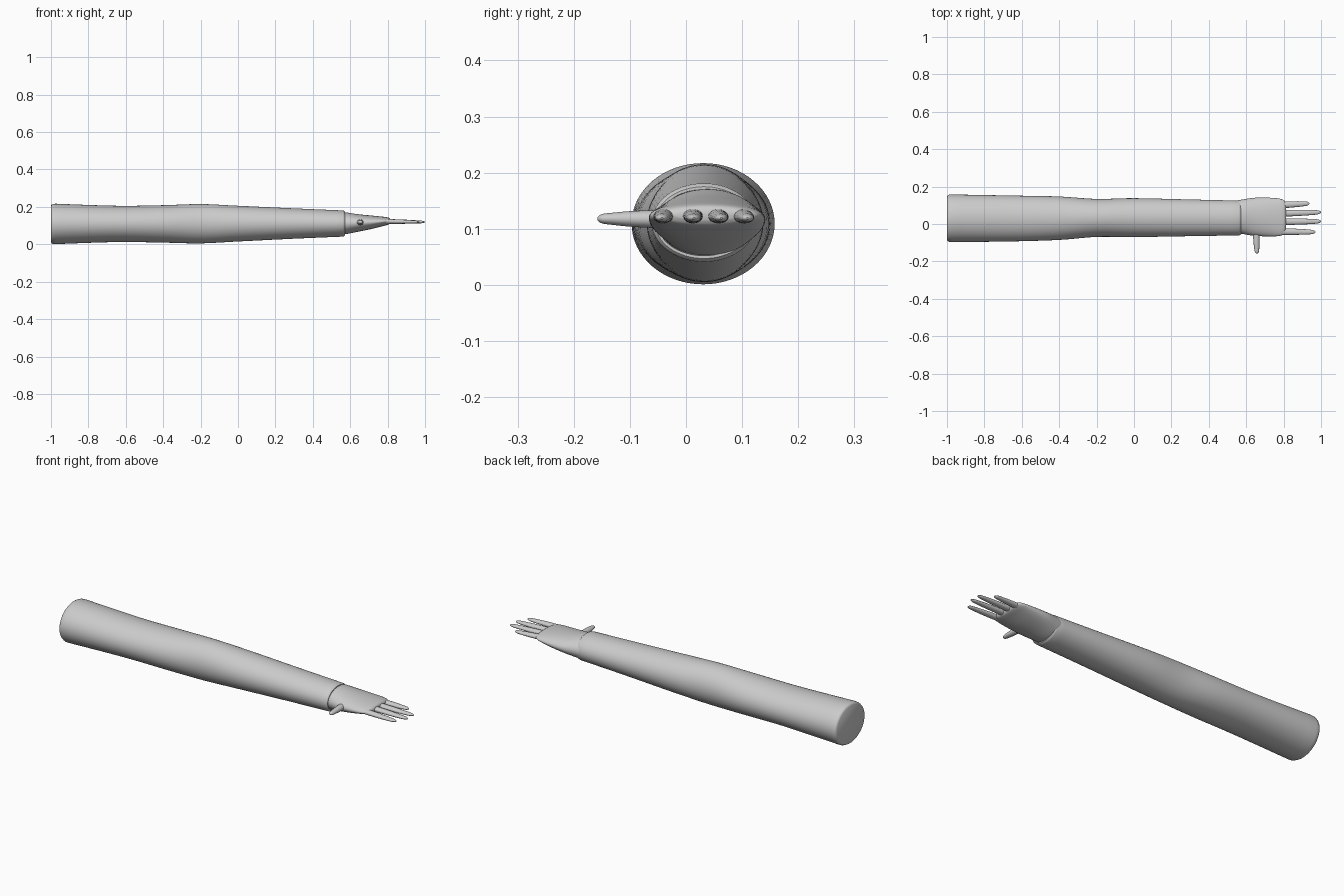
import bpy, bmesh, math
from mathutils import Vector, Matrix

if "Cube" in bpy.data.objects:
    bpy.data.objects.remove(bpy.data.objects["Cube"])


def loft(name, rings, n=48, matrix=None):
    """Skin elliptical rings (x, y_min, y_max, z_min, z_max) along x and cap both ends."""
    bm = bmesh.new()
    loops = []
    for x, y0, y1, z0, z1 in rings:
        loop = []
        for i in range(n):
            a = 2 * math.pi * i / n
            loop.append(bm.verts.new((x, (y0 + y1) / 2 + (y1 - y0) / 2 * math.cos(a),
                                      (z0 + z1) / 2 + (z1 - z0) / 2 * math.sin(a))))
        loops.append(loop)
    for a, b in zip(loops, loops[1:]):
        for i in range(n):
            j = (i + 1) % n
            bm.faces.new((a[i], a[j], b[j], b[i]))
    bm.faces.new(loops[0])
    bm.faces.new(loops[-1])
    bmesh.ops.recalc_face_normals(bm, faces=bm.faces)
    if matrix:
        bm.transform(matrix)
    mesh = bpy.data.meshes.new(name)
    bm.to_mesh(mesh)
    bm.free()
    ob = bpy.data.objects.new(name, mesh)
    bpy.context.collection.objects.link(ob)
    bpy.ops.object.select_all(action='DESELECT')
    ob.select_set(True)
    bpy.context.view_layer.objects.active = ob
    bpy.ops.object.shade_smooth_by_angle(angle=math.radians(40))
    return ob


def smooth(keys, steps=5):
    """Catmull-Rom interpolation of key rings."""
    out = []
    for i in range(len(keys) - 1):
        p = [keys[max(i - 1, 0)], keys[i], keys[i + 1], keys[min(i + 2, len(keys) - 1)]]
        for s in range(steps):
            t = s / steps
            out.append(tuple(0.5 * (2 * b + (c - a) * t + (2 * a - 5 * b + 4 * c - d) * t * t
                                    + (3 * b - a - 3 * c + d) * t ** 3)
                             for a, b, c, d in zip(*p)))
    return out + [keys[-1]]


# Sleeve: long tapered tube, rounded shoulder edge, recessed cuff
arm = smooth([(-0.975, -0.097, 0.158, 0.001, 0.217), (-0.65, -0.093, 0.152, 0.012, 0.206),
              (-0.4, -0.085, 0.147, 0.009, 0.209), (-0.2, -0.069, 0.134, 0.005, 0.215),
              (0.0, -0.07, 0.138, 0.015, 0.206), (0.3, -0.065, 0.131, 0.03, 0.192),
              (0.56, -0.061, 0.125, 0.041, 0.181)])
shoulder = [(-1.0, -0.086, 0.147, 0.011, 0.207), (-0.996, -0.092, 0.153, 0.005, 0.212),
            (-0.988, -0.096, 0.157, 0.001, 0.216)]
cuff = [(0.567, -0.059, 0.123, 0.043, 0.179), (0.571, -0.055, 0.119, 0.047, 0.175),
        (0.571, -0.051, 0.115, 0.052, 0.17), (0.55, -0.049, 0.113, 0.054, 0.168)]
loft("sleeve", shoulder + arm + cuff, 64)

# Palm: round at the wrist, flattening towards the knuckles
palm = smooth([(0.545, -0.05, 0.125, 0.052, 0.17), (0.58, -0.053, 0.131, 0.055, 0.17),
               (0.64, -0.063, 0.14, 0.067, 0.161), (0.71, -0.066, 0.141, 0.081, 0.154),
               (0.77, -0.065, 0.137, 0.096, 0.148), (0.795, -0.058, 0.13, 0.102, 0.145),
               (0.808, -0.045, 0.118, 0.107, 0.141), (0.814, -0.02, 0.095, 0.115, 0.134)])
loft("palm", palm, 64)

# Tapered digit profile: (fraction of length, half width, half thickness)
PROFILE = [(0, 0.018, 0.013), (0.25, 0.0175, 0.0125), (0.55, 0.016, 0.011), (0.8, 0.0135, 0.0085),
           (0.92, 0.011, 0.007), (0.975, 0.007, 0.0045), (1, 0.002, 0.0015)]


def digit(name, start, end, thick=1.0):
    start, end = Vector(start), Vector(end)
    d = end - start
    x = d.normalized()
    y = Vector((0, 0, 1)).cross(x).normalized()
    m = Matrix((x, y, x.cross(y))).transposed().to_4x4()
    m.translation = start
    rings = smooth([(f * d.length, -w, w, -h * thick, h * thick) for f, w, h in PROFILE], 3)
    loft(name, rings, 24, m)


# Four fingers and a sideways thumb
for name, y0, y1, tip in (("index_finger", -0.04, -0.043, 0.97), ("middle_finger", 0.012, 0.014, 1.0),
                          ("ring_finger", 0.056, 0.063, 1.0), ("little_finger", 0.1, 0.11, 0.938)):
    digit(name, (0.76, y0, 0.123), (tip, y1, 0.119))
digit("thumb", (0.653, -0.03, 0.117), (0.657, -0.158, 0.118), 1.25)
